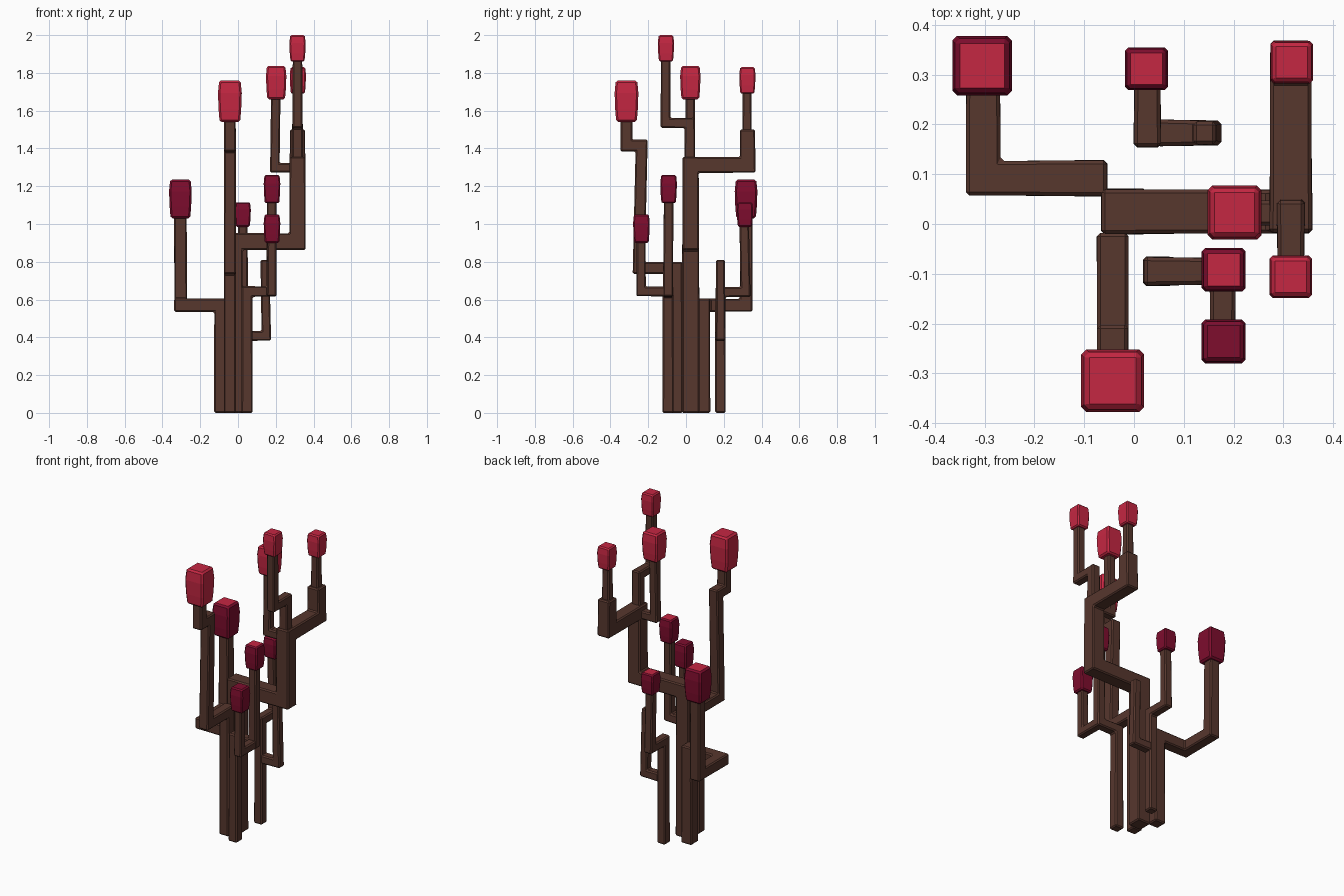
import bpy, bmesh
from mathutils import Vector

if "Cube" in bpy.data.objects:
    bpy.data.objects.remove(bpy.data.objects["Cube"])


def material(name, col):
    m = bpy.data.materials.new(name)
    m.diffuse_color = (*col, 1)
    m.use_nodes = True
    m.node_tree.nodes["Principled BSDF"].inputs["Base Color"].default_value = m.diffuse_color
    return m


BARK = material("brown_bark", (0.095, 0.038, 0.027))
RED = material("bright_red", (0.56, 0.02, 0.055))
DARK = material("dark_crimson", (0.21, 0.004, 0.027))


def finish(bm, name, mats, bevel):
    bmesh.ops.recalc_face_normals(bm, faces=bm.faces)
    bmesh.ops.bevel(bm, geom=[e for e in bm.edges if e.calc_face_angle(0) > 0.6],
                    offset=bevel, segments=1, affect='EDGES')
    me = bpy.data.meshes.new(name)
    bm.to_mesh(me)
    bm.free()
    for m in mats:
        me.materials.append(m)
    ob = bpy.data.objects.new(name, me)
    bpy.context.collection.objects.link(ob)
    return ob


def stem(name, pts, w0, w1):
    """Square bar swept along a path with mitred corners, tapering from w0 to w1."""
    p = [Vector(q) for q in pts]
    d = [(b - a).normalized() for a, b in zip(p, p[1:])]
    u = Vector((0, 1, 0)) if abs(d[0].x) > 0.5 else Vector((1, 0, 0))
    u = (u - d[0] * u.dot(d[0])).normalized()
    v = d[0].cross(u)
    ring = [p[0] + (u * a + v * b) * w0 / 2 for a, b in ((-1, -1), (1, -1), (1, 1), (-1, 1))]
    bm = bmesh.new()
    old = [bm.verts.new(c) for c in ring]
    bm.faces.new(old)
    width = w0
    for i in range(1, len(p)):
        n = d[i - 1] + (d[i] if i < len(d) else d[i - 1])
        w = w0 + (w1 - w0) * i / (len(p) - 1)
        hit = [c + d[i - 1] * ((p[i] - c).dot(n) / d[i - 1].dot(n)) for c in ring]
        ring = [p[i] + (c - p[i]) * (w / width) for c in hit]
        width = w
        new = [bm.verts.new(c) for c in ring]
        for k in range(4):
            bm.faces.new((old[k], old[(k + 1) % 4], new[(k + 1) % 4], new[k]))
        old = new
    bm.faces.new(old)
    finish(bm, name, [BARK], 0.007)


def bud(name, x, y, z0, z1, w, side, top):
    """Slightly bulging square bud."""
    bm = bmesh.new()
    rings = []
    for t, s in ((0, 0.86), (0.3, 0.95), (0.7, 1.0), (1, 0.9)):
        h = w * s / 2
        rings.append([bm.verts.new((x + a * h, y + b * h, z0 + (z1 - z0) * t))
                      for a, b in ((-1, -1), (1, -1), (1, 1), (-1, 1))])
    for r, q in zip(rings, rings[1:]):
        for k in range(4):
            bm.faces.new((r[k], r[(k + 1) % 4], q[(k + 1) % 4], q[k]))
    bm.faces.new(rings[0])
    bm.faces.new(rings[-1])
    ob = finish(bm, name, [side, top], w * 0.08)
    for f in ob.data.polygons:
        f.material_index = 1 if f.normal.z > 0.9 else 0


# main stems rising from the ground
stem("left_stem", [(-.09, .092, 0), (-.09, .092, .57), (-.303, .092, .57),
                   (-.303, .318, .57), (-.305, .32, 1.05)], .073, .066)
stem("front_stem", [(-.043, -.05, 0), (-.043, -.05, .767), (-.043, -.25, .767),
                    (-.043, -.235, 1.415), (-.043, -.315, 1.415), (-.043, -.315, 1.56)], .064, .062)
stem("trunk", [(-.02, .025, 0), (-.02, .025, .907), (.315, .025, .907),
               (.315, .025, 1.313), (.315, .327, 1.313), (.315, .325, 1.5)], .092, .08)
stem("right_stem", [(.048, -.095, 0), (.048, -.095, .643), (.178, -.095, .643),
                    (.178, -.092, 1.12)], .06, .05)
stem("back_stem", [(.027, .182, 0), (.027, .182, .64), (.027, .315, .64),
                   (.025, .308, 1.0)], .056, .05)
# side branches
stem("right_front_branch", [(.178, -.11, .643), (.178, -.238, .643), (.18, -.238, .92)], .052, .048)
stem("back_stub_branch", [(.045, .183, .408), (.15, .183, .408), (.142, .183, .81)], .054, .046)
stem("top_back_twig", [(.315, .323, 1.49), (.315, .323, 1.71)], .05, .046)
stem("top_front_branch", [(.315, .02, 1.34), (.315, .02, 1.535), (.315, -.108, 1.535),
                          (.315, -.108, 1.88)], .058, .05)
stem("top_left_branch", [(.29, .022, 1.298), (.195, .022, 1.298), (.2, .022, 1.68)], .05, .05)

# bright upper buds
bud("front_bud", -.043, -.315, 1.54, 1.76, .126, RED, RED)
bud("top_left_bud", .202, .023, 1.66, 1.837, .108, RED, RED)
bud("top_back_bud", .317, .325, 1.69, 1.83, .086, RED, RED)
bud("top_front_bud", .315, -.106, 1.86, 2.0, .086, RED, RED)
# dark lower buds
bud("left_bud", -.305, .318, 1.03, 1.235, .12, DARK, RED)
bud("right_bud", .18, -.092, 1.11, 1.26, .088, DARK, RED)
bud("back_bud", .025, .312, .985, 1.115, .086, DARK, RED)
bud("right_front_bud", .18, -.236, .9, 1.05, .088, DARK, DARK)
